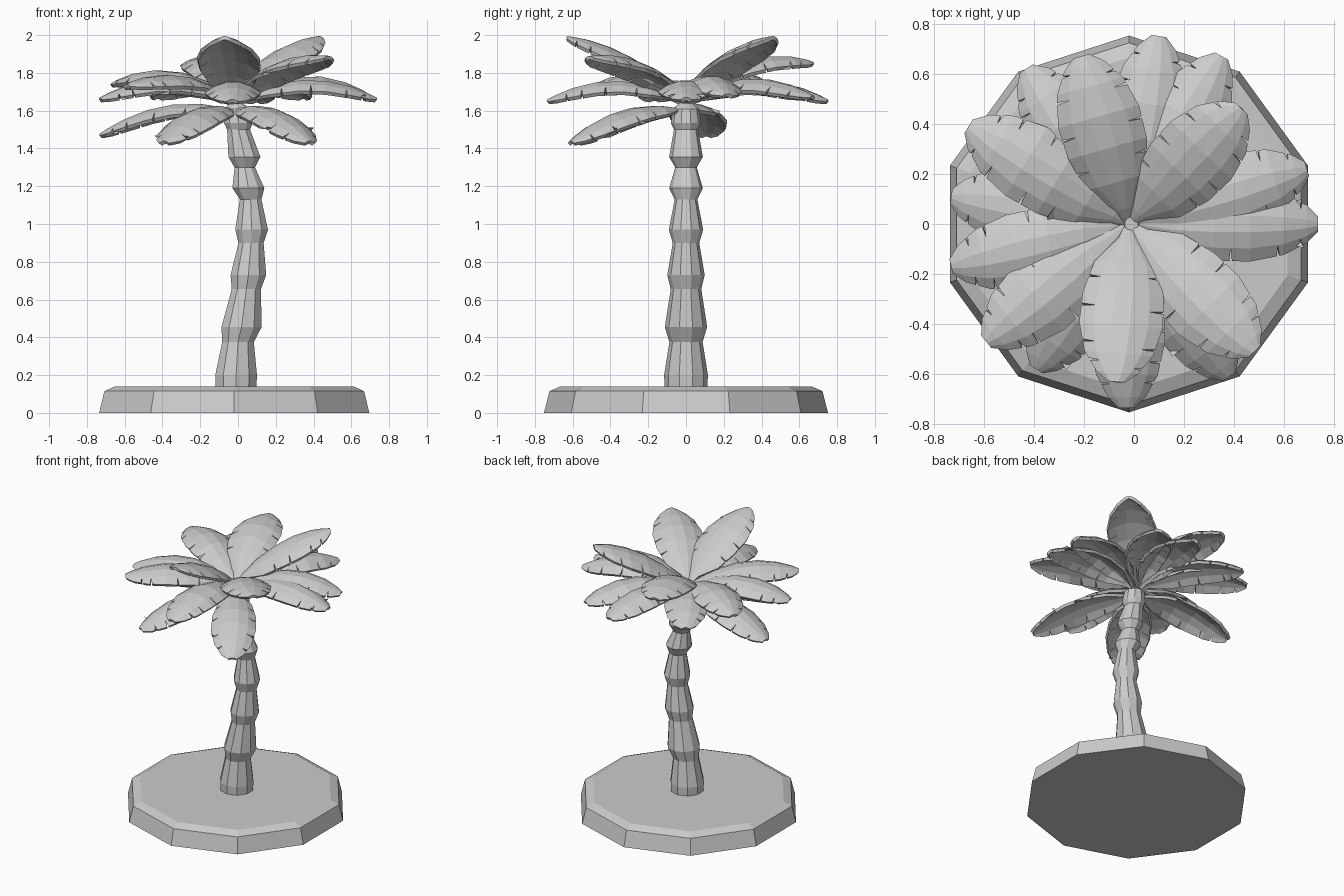
import bpy, bmesh, math, random
from mathutils import Vector

if "Cube" in bpy.data.objects:
    bpy.data.objects.remove(bpy.data.objects["Cube"])

random.seed(4)
grey = bpy.data.materials.new("plain grey")
grey.diffuse_color = (0.6, 0.6, 0.6, 1)
grey.use_nodes = True
grey.node_tree.nodes["Principled BSDF"].inputs["Base Color"].default_value = grey.diffuse_color


def finish(bm, name):
    mesh = bpy.data.meshes.new(name)
    bm.to_mesh(mesh)
    bm.free()
    mesh.materials.append(grey)
    obj = bpy.data.objects.new(name, mesh)
    bpy.context.collection.objects.link(obj)
    return obj


def stacked_rings(name, rings, sides):
    """Closed flat-sided solid through rings of (x centre, z, radius)."""
    bm = bmesh.new()
    loops = []
    for cx, z, r in rings:
        loops.append([bm.verts.new((cx + r * math.cos(a), r * math.sin(a), z))
                      for a in (math.pi / 2 + math.tau * i / sides for i in range(sides))])
    for lo, hi in zip(loops, loops[1:]):
        for i in range(sides):
            j = (i + 1) % sides
            bm.faces.new((lo[i], lo[j], hi[j], hi[i]))
    bm.faces.new(loops[0][::-1])
    bm.faces.new(loops[-1])
    return finish(bm, name)


# ten-sided base with a bevelled rim
stacked_rings("base", [(-0.02, 0, 0.752), (-0.02, 0.115, 0.723), (-0.02, 0.14, 0.665)], 10)

# ringed trunk that leans and flares at every joint
stacked_rings("trunk", [
    (-0.01, 0.13, 0.113), (-0.01, 0.20, 0.116), (0.0, 0.375, 0.088),
    (0.019, 0.455, 0.112), (0.044, 0.655, 0.081), (0.055, 0.73, 0.099),
    (0.069, 0.90, 0.07), (0.072, 0.97, 0.091), (0.067, 1.13, 0.06),
    (0.055, 1.19, 0.089), (0.036, 1.30, 0.057), (0.034, 1.355, 0.089),
    (0.003, 1.50, 0.064), (0.002, 1.535, 0.08), (-0.003, 1.61, 0.07),
    (-0.01, 1.64, 0.035), (-0.01, 1.68, 0.028)], 10)

# leaf outline: (position along leaf, share of full width)
OUTLINE = [(0, 0.09), (0.09, 0.22), (0.25, 0.75), (0.45, 0.97),
           (0.64, 1.0), (0.82, 0.82), (0.94, 0.5), (1, 0.2)]
ACROSS = (-1, -0.65, -0.22, 0.22, 0.65, 1)


def width_at(t):
    for (a, wa), (b, wb) in zip(OUTLINE, OUTLINE[1:]):
        if t <= b:
            return wa + (wb - wa) * (t - a) / (b - a)
    return OUTLINE[-1][1]


def arch_at(t):
    """Arch height, straight between the outline rows so facets stay flat."""
    for (a, _), (b, _) in zip(OUTLINE, OUTLINE[1:]):
        if t <= b:
            f = (t - a) / (b - a)
            return 4 * (a * (1 - a) * (1 - f) + b * (1 - b) * f)
    return 0


def leaf(name, tip, bulge, root_z, width, droop):
    """Arched leaf with narrow slits torn into both edges."""
    root = Vector((-0.02, 0, root_z))
    tip = Vector(tip)
    side = Vector((root.y - tip.y, tip.x - root.x, 0)).normalized()
    # rows: (position, slit opening on left, on right)
    rows = [(t, 0, 0) for t, _ in OUTLINE]
    for sgn in (-1, 1):
        for base_t in (0.36, 0.55, 0.76, 0.89):
            t = base_t + random.uniform(-0.03, 0.03)
            for d in (-0.007, 0.007):
                rows.append((t + d * 1e-3, d if sgn < 0 else 0, d if sgn > 0 else 0))
    rows.sort()
    bm = bmesh.new()
    grid = []
    for t, dl, dr in rows:
        line = []
        for u in ACROSS:
            s = t + (dl if u == -1 else dr if u == 1 else 0)
            w = width_at(s)
            p = root.lerp(tip, s) + side * (u * w * width / 2)
            p.z += bulge * arch_at(s) - droop * u * u * w
            line.append(bm.verts.new(p))
        grid.append(line)
    for k in range(len(rows) - 1):
        if rows[k + 1][0] - rows[k][0] < 1e-4:
            continue                       # the gap of a slit
        a, b = grid[k], grid[k + 1]
        for i in range(len(ACROSS) - 1):
            bm.faces.new((a[i], b[i], b[i + 1], a[i + 1]))
    # weld everything except the open slit edges
    bmesh.ops.remove_doubles(bm, verts=bm.verts[:], dist=0.0005)
    bm.normal_update()
    if sum(f.normal.z for f in bm.faces) < 0:
        bmesh.ops.reverse_faces(bm, faces=bm.faces[:])
    # drop needless edges between coplanar facets
    bmesh.ops.dissolve_limit(bm, angle_limit=0.02, verts=bm.verts[:], edges=bm.edges[:])
    obj = finish(bm, name)
    mod = obj.modifiers.new("thickness", 'SOLIDIFY')
    mod.thickness = 0.02
    mod.offset = -1


# leaves by tier: (tip, arch height), read around the crown
UPPER = [((-0.07, -0.63, 1.995), 0.07), ((0.43, 0.46, 1.995), 0.07),
         ((-0.21, 0.67, 1.86), 0.11), ((0.48, -0.51, 1.89), 0.08)]
MIDDLE = [((-0.66, 0.39, 1.75), 0.11), ((-0.59, -0.47, 1.74), 0.09)]
SPREAD = [((-0.43, 0.62, 1.68), 0.11), ((0.1, 0.75, 1.66), 0.11), ((0.35, 0.67, 1.68), 0.11),
          ((0.69, 0.22, 1.69), 0.12), ((0.735, 0.0, 1.67), 0.11),
          ((-0.03, -0.735, 1.66), 0.11), ((-0.73, -0.17, 1.67), 0.11)]
HANGING = [((0.38, -0.61, 1.44), 0.09), ((-0.39, -0.58, 1.44), 0.09), ((-0.73, 0.11, 1.48), 0.09)]

for tier, leaves, root_z, width, droop in (
        ("upper", UPPER, 1.66, 0.335, 0.06),
        ("middle", MIDDLE, 1.65, 0.32, 0.06),
        ("spread", SPREAD, 1.64, 0.30, 0.06),
        ("hanging", HANGING, 1.60, 0.30, 0.06)):
    for n, (tip, bulge) in enumerate(leaves):
        leaf(f"{tier}_leaf_{n + 1}", tip, bulge, root_z, width, droop)
